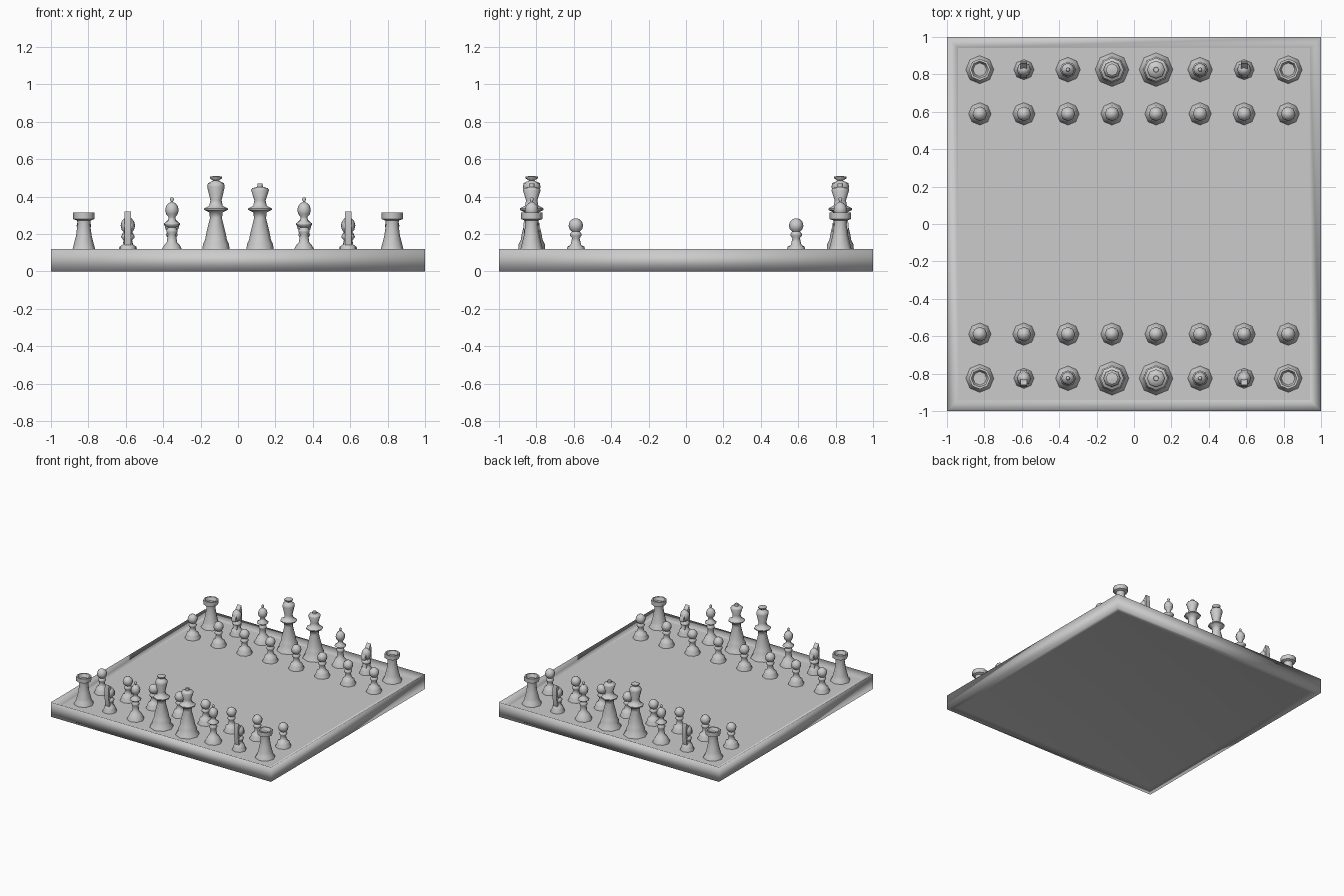
import bpy, bmesh, math

cube = bpy.data.objects.get("Cube")
if cube:
    bpy.data.objects.remove(cube, do_unlink=True)

grey = bpy.data.materials.new("light_grey")
grey.use_nodes = True
colour = (0.6, 0.6, 0.6, 1)
grey.diffuse_color = colour
grey.node_tree.nodes["Principled BSDF"].inputs["Base Color"].default_value = colour

SURFACE = 0.09
RIM = 0.12
INNER = 0.94


def lathe(bm, profile, sides=8, turn=0.0, cap_end=True):
    """Join rings of (radius, height) from bottom to top."""
    rings = []
    for radius, height in profile:
        angles = [turn + math.tau * i / sides for i in range(sides)]
        rings.append([bm.verts.new((radius * math.cos(a), radius * math.sin(a), height))
                      for a in angles])
    for low, high in zip(rings, rings[1:]):
        for i in range(sides):
            j = (i + 1) % sides
            bm.faces.new((low[i], low[j], high[j], high[i]))
    bm.faces.new(rings[0][::-1])
    if cap_end:
        bm.faces.new(rings[-1])


def finish(bm, name):
    mesh = bpy.data.meshes.new(name)
    bm.to_mesh(mesh)
    bm.free()
    mesh.materials.append(grey)
    return mesh


def place(mesh, name, x=0, y=0, turn=0):
    ob = bpy.data.objects.new(name, mesh)
    ob.location = (x, y, 0)
    ob.rotation_euler.z = turn
    bpy.context.collection.objects.link(ob)
    return ob


def smooth(ob, degrees):
    bpy.ops.object.select_all(action="DESELECT")
    ob.select_set(True)
    bpy.context.view_layer.objects.active = ob
    bpy.ops.object.shade_smooth_by_angle(angle=math.radians(degrees))


# Turned details, each a short run of (radius, height)
def foot(radius):
    return [(radius, SURFACE), (radius * 0.97, SURFACE + 0.01), (radius * 0.8, RIM)]


def collar(radius, height, neck):
    return [(neck, height - 0.018), (radius, height - 0.004),
            (radius, height + 0.004), (neck, height + 0.018)]


def ball(radius, height, stretch=1.0):
    angles = [math.pi * step / 6 for step in range(1, 6)]
    bulge = [(radius * math.sin(a), height - radius * stretch * math.cos(a)) for a in angles]
    return bulge + [(radius * 0.15, height + radius * stretch)]


# Board: square tray with a rim sloping inwards, and its playing surface
tray = [(INNER, 0.012), (1, 0), (1, RIM), (INNER, SURFACE)]
bm = bmesh.new()
lathe(bm, [(r * math.sqrt(2), z) for r, z in tray], 4, math.pi / 4, cap_end=False)
smooth(place(finish(bm, "board_frame"), "board_frame"), 180)

bm = bmesh.new()
bmesh.ops.create_grid(bm, x_segments=1, y_segments=1, size=INNER)
bmesh.ops.translate(bm, verts=bm.verts, vec=(0, 0, SURFACE))
place(finish(bm, "playing_surface"), "playing_surface")

# Outlines of the pieces
pawn = foot(0.06) + [(0.045, 0.132), (0.028, 0.142)] + collar(0.031, 0.196, 0.02) + ball(0.039, 0.245)

rook_cup = [(0.057, 0.28), (0.058, 0.315), (0.046, 0.315), (0.036, 0.288)]
rook = foot(0.075) + [(0.055, 0.14), (0.042, 0.19), (0.034, 0.25), (0.036, 0.272)] + rook_cup

bishop = (foot(0.066) + [(0.042, 0.14), (0.028, 0.155)] + collar(0.03, 0.215, 0.022)
          + collar(0.043, 0.253, 0.021) + ball(0.036, 0.328, 1.2) + [(0.011, 0.388), (0.005, 0.396)])

royal_body = (foot(0.09) + [(0.07, 0.145), (0.058, 0.17), (0.053, 0.2), (0.032, 0.285)]
              + collar(0.063, 0.333, 0.036) + [(0.03, 0.38)])
king = royal_body + [(0.047, 0.452), (0.043, 0.472), (0.014, 0.485)] + collar(0.033, 0.502, 0.014)[1:3] + [(0.008, 0.511)]
queen = royal_body + [(0.048, 0.435), (0.042, 0.445), (0.015, 0.452), (0.014, 0.47)]

knight = (foot(0.054) + [(0.04, 0.135), (0.026, 0.145)] + collar(0.036, 0.185, 0.023)
          + ball(0.038, 0.245, 1.2))

# Knight head: a flat slab in side view, nose towards +y
head = [(-0.03, 0.14), (-0.045, 0.24), (-0.035, 0.32), (-0.005, 0.285),
        (0.045, 0.24), (0.042, 0.21), (0.012, 0.215), (0.028, 0.14)]


def add_head(bm, half_width=0.018):
    left = [bm.verts.new((half_width, y, z)) for y, z in head]
    right = [bm.verts.new((-half_width, y, z)) for y, z in head]
    faces = [bm.faces.new(left), bm.faces.new(right[::-1])]
    for i in range(len(head)):
        j = (i + 1) % len(head)
        faces.append(bm.faces.new((left[i], right[i], right[j], left[j])))
    bmesh.ops.recalc_face_normals(bm, faces=faces)


outlines = {"pawn": pawn, "rook": rook, "knight": knight,
            "bishop": bishop, "king": king, "queen": queen}
pieces = {}
for name, outline in outlines.items():
    bm = bmesh.new()
    lathe(bm, outline)
    if name == "knight":
        add_head(bm)
    pieces[name] = finish(bm, name)

# Set out both sides, each facing the middle
back_rank = ["rook", "knight", "bishop", "king", "queen", "bishop", "knight", "rook"]
smoothed = set()
for side, sign in (("front", -1), ("back", 1)):
    turn = math.pi if side == "back" else 0
    for i, name in enumerate(back_rank):
        x = (i - 3.5) * 0.2355
        for kind, y in ((name, 0.825), ("pawn", 0.589)):
            ob = place(pieces[kind], f"{side}_{kind}_{i + 1}", x, sign * y, turn)
            if kind not in smoothed:
                smooth(ob, 60)
                smoothed.add(kind)
